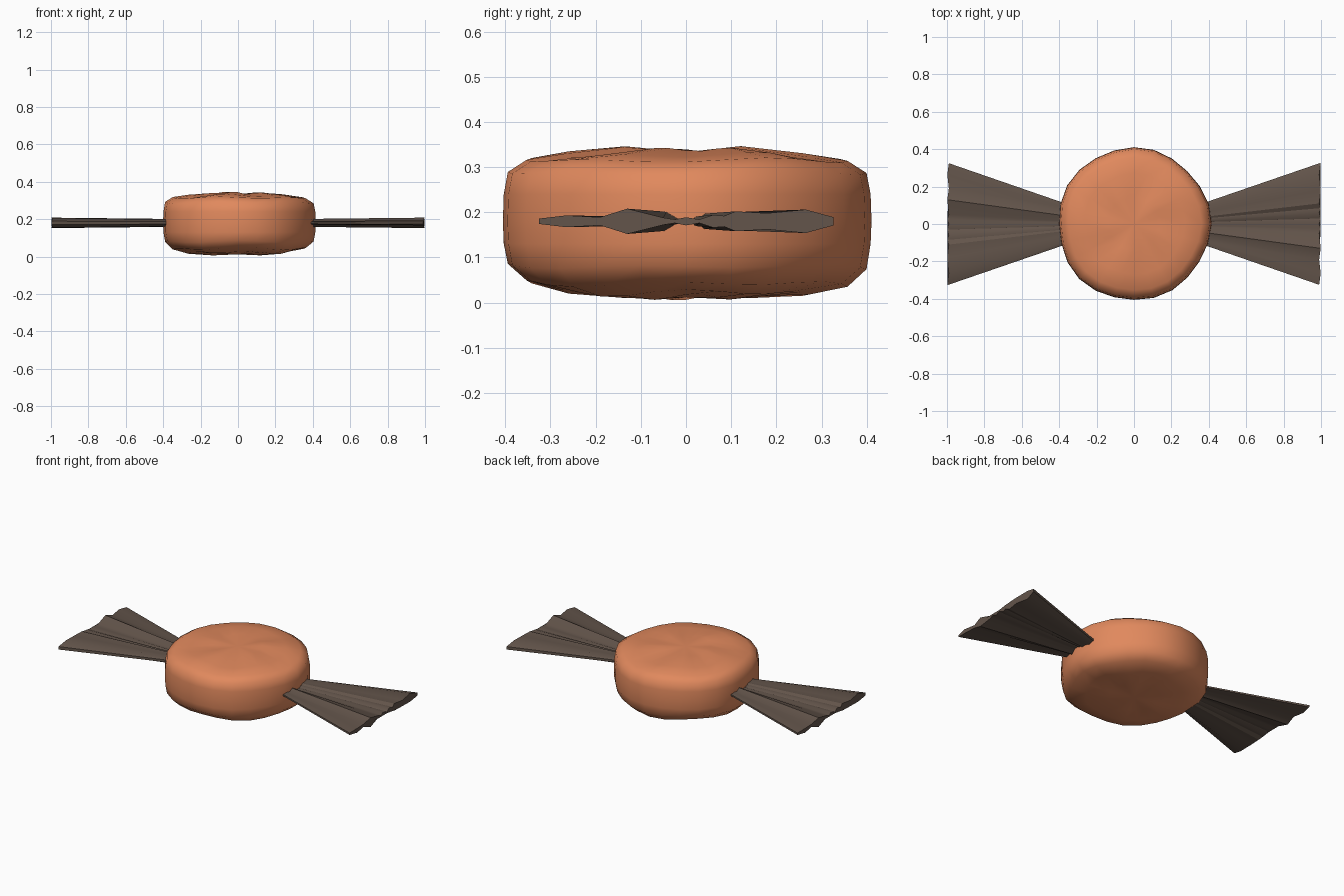
import bpy, bmesh
from math import sin, cos, pi, radians

if "Cube" in bpy.data.objects:
    bpy.data.objects.remove(bpy.data.objects["Cube"])


def material(name, color):
    m = bpy.data.materials.new(name)
    m.diffuse_color = (*color, 1)
    m.use_nodes = True
    m.node_tree.nodes["Principled BSDF"].inputs["Base Color"].default_value = m.diffuse_color
    return m


def loft(name, rings, mat, closed_tips=False):
    """Skin a list of closed rings, capping both ends."""
    bm = bmesh.new()
    loops = [[bm.verts.new(p) for p in ring] for ring in rings]
    n = len(loops[0])
    for a, b in zip(loops, loops[1:]):
        for i in range(n):
            j = (i + 1) % n
            bm.faces.new((a[i], a[j], b[j], b[i]))
    for ring in (loops[0], loops[-1]):
        if closed_tips:
            bmesh.ops.pointmerge(bm, verts=ring, merge_co=ring[0].co)
        else:
            bm.faces.new(ring)
    bmesh.ops.recalc_face_normals(bm, faces=bm.faces)
    mesh = bpy.data.meshes.new(name)
    bm.to_mesh(mesh)
    bm.free()
    mesh.materials.append(mat)
    ob = bpy.data.objects.new(name, mesh)
    bpy.context.collection.objects.link(ob)
    return ob


def smooth(ob, angle):
    bpy.ops.object.select_all(action='DESELECT')
    ob.select_set(True)
    bpy.context.view_layer.objects.active = ob
    bpy.ops.object.shade_smooth_by_angle(angle=radians(angle))


orange = material("orange_wrap", (0.75, 0.25, 0.11))
brown = material("brown_wrap", (0.125, 0.09, 0.07))

# Sweet: round puck with a softly crumpled top and bottom (radius, z, crumple)
profile = [(0, 0.012, 0), (0.14, 0.012, 0.007), (0.27, 0.022, 0.009),
           (0.355, 0.042, 0.008), (0.397, 0.08, 0.006), (0.406, 0.13, 0),
           (0.408, 0.18, 0), (0.406, 0.24, 0), (0.397, 0.288, 0.006),
           (0.355, 0.315, 0.006), (0.27, 0.326, 0.009),
           (0.14, 0.338, 0.009), (0, 0.333, 0)]
rings = []
for r, z, c in profile:
    ring = []
    for i in range(24):
        a = 2 * pi * i / 24
        rr = r * (1 + 0.012 * sin(5 * a + 1) + 0.008 * cos(3 * a))
        dz = c * (0.65 * sin(5 * a + 6 * r + z * 9) + 0.35 * cos(3 * a - 4 * r))
        ring.append((rr * cos(a), rr * sin(a), z + dz))
    rings.append(ring)
smooth(loft("sweet", rings, orange, True), 60)

# Pleated wrapper ends: cross-section at the outer edge (y, half thickness)
pleats = [(-0.325, 0.006), (-0.265, 0.013), (-0.19, 0.009), (-0.13, 0.028),
          (-0.05, 0.008), (-0.025, 0.004), (0, 0.009), (0.03, 0.004),
          (0.06, 0.014), (0.085, 0.012), (0.11, 0.022), (0.18, 0.018),
          (0.265, 0.026), (0.327, 0.009)]
for side, name in ((1, "right_wrapper_end"), (-1, "left_wrapper_end")):
    rings = []
    for x, width, thick in ((0.36, 0.33, 0.75), (0.99, 1, 1)):
        def edge(s, pts):
            return [(side * (x + (0.008 * (k % 2) if x > 0.9 else 0)),
                     y * width * side, 0.18 + s * t * thick) for k, (y, t) in pts]
        pts = list(enumerate(pleats))
        rings.append(edge(1, pts) + edge(-1, pts[::-1]))
    smooth(loft(name, rings, brown), 30)
